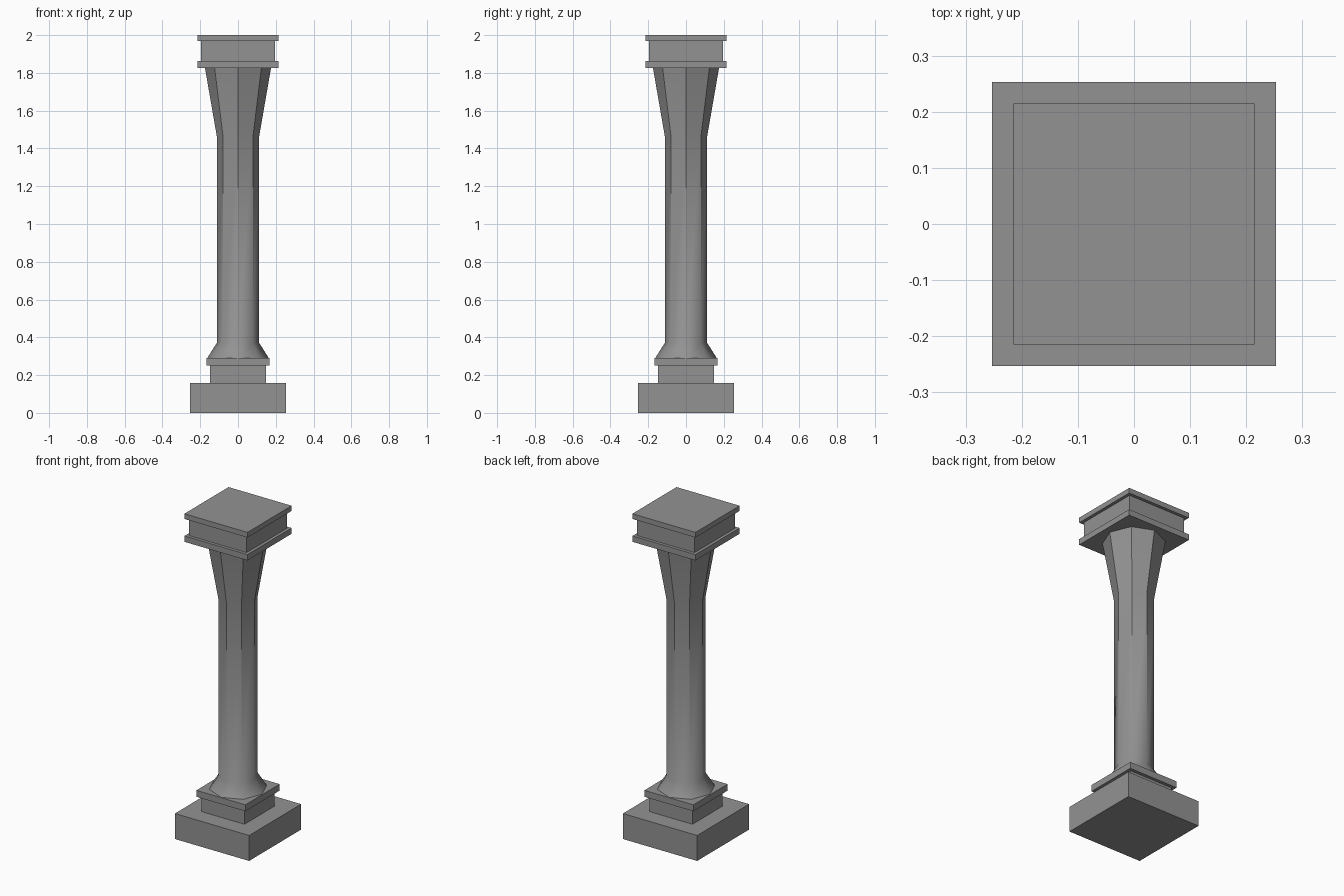
import bpy
import bmesh
from math import cos, sin, pi, radians

cube = bpy.data.objects.get("Cube")
if cube:
    bpy.data.objects.remove(cube, do_unlink=True)

# Single stone colour
stone = bpy.data.materials.new("grey_stone")
stone.use_nodes = True
colour = (0.29, 0.29, 0.29, 1.0)
stone.diffuse_color = colour
stone.node_tree.nodes["Principled BSDF"].inputs["Base Color"].default_value = colour


def add_object(name, bm):
    bmesh.ops.recalc_face_normals(bm, faces=bm.faces)
    mesh = bpy.data.meshes.new(name)
    bm.to_mesh(mesh)
    bm.free()
    mesh.materials.append(stone)
    obj = bpy.data.objects.new(name, mesh)
    bpy.context.collection.objects.link(obj)
    return obj


def slab(name, half, low, high):
    """Square block between two heights."""
    bm = bmesh.new()
    bmesh.ops.create_cube(bm, size=1)
    for v in bm.verts:
        v.co.x *= 2 * half
        v.co.y *= 2 * half
        v.co.z = high if v.co.z > 0 else low
    return add_object(name, bm)


def lathe(name, profile, sides):
    """Faceted column through (radius, height) rings, with a corner on each axis."""
    bm = bmesh.new()
    rings = [[bm.verts.new((r * cos(2 * pi * i / sides), r * sin(2 * pi * i / sides), z))
              for i in range(sides)] for r, z in profile]
    for a, b in zip(rings, rings[1:]):
        for i in range(sides):
            j = (i + 1) % sides
            bm.faces.new((a[i], a[j], b[j], b[i]))
    bm.faces.new(rings[0][::-1])
    bm.faces.new(rings[-1])
    return add_object(name, bm)


# Base
slab("base_plinth", 0.253, 0.0, 0.157)
slab("base_block", 0.147, 0.157, 0.25)
slab("base_plate", 0.167, 0.25, 0.29)

# Octagonal shaft, flared at both ends, smooth along each facet
shaft = lathe("shaft", [(0.163, 0.29), (0.112, 0.371), (0.112, 1.463), (0.175, 1.827)], 8)
bpy.ops.object.select_all(action="DESELECT")
shaft.select_set(True)
bpy.context.view_layer.objects.active = shaft
bpy.ops.object.shade_smooth_by_angle(angle=radians(40))

# Capital
slab("capital_lower_plate", 0.215, 1.827, 1.863)
slab("capital_block", 0.196, 1.863, 1.968)
slab("capital_upper_plate", 0.215, 1.968, 2.0)
